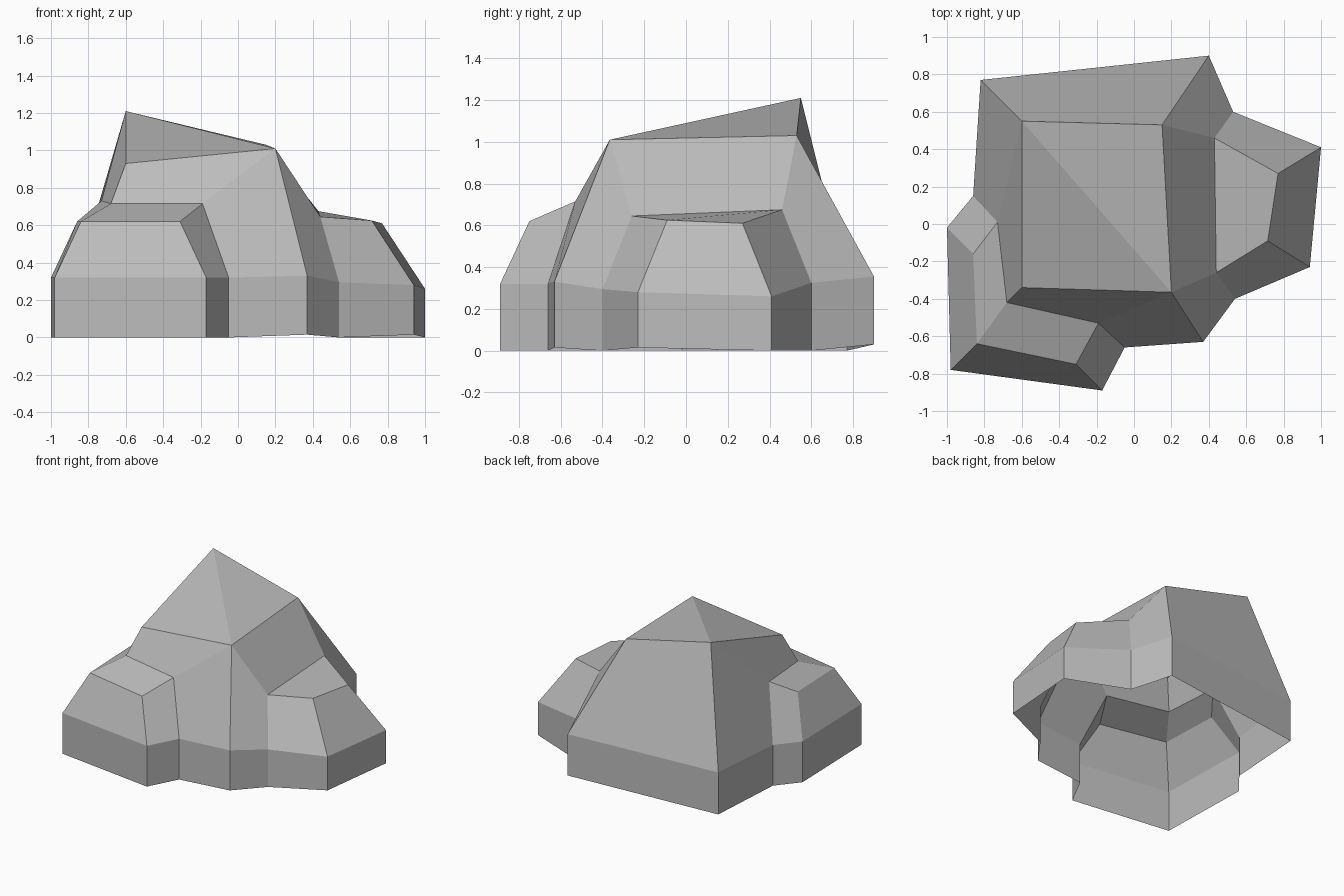
import bpy
import bmesh

cube = bpy.data.objects.get("Cube")
if cube:
    bpy.data.objects.remove(cube, do_unlink=True)

# Single stone colour
stone = bpy.data.materials.new("stone grey")
stone.use_nodes = True
colour = (0.5, 0.5, 0.5, 1.0)
stone.diffuse_color = colour
bsdf = stone.node_tree.nodes["Principled BSDF"]
bsdf.inputs["Base Color"].default_value = colour
bsdf.inputs["Roughness"].default_value = 0.9

# Footprint, clockwise from the back: x, y, wall bottom, wall top
outline = {
    "A": (-0.82, 0.77, 0.00, 0.33), "B": (0.40, 0.90, 0.03, 0.355),
    "C": (0.53, 0.60, 0.00, 0.325), "D": (1.00, 0.41, 0.00, 0.26),
    "E": (0.94, -0.23, 0.015, 0.28), "F": (0.54, -0.40, 0.00, 0.295),
    "G": (0.37, -0.63, 0.015, 0.33), "H": (-0.05, -0.66, 0.00, 0.32),
    "I": (-0.17, -0.89, 0.00, 0.32), "J": (-0.98, -0.78, 0.00, 0.32),
    "K": (-1.00, -0.02, 0.00, 0.32), "L": (-0.86, 0.15, 0.00, 0.32),
}

# Upper corners of the peak and of its two shoulders
upper = {
    # peak
    "a": (-0.60, 0.55, 1.21), "b": (0.15, 0.53, 1.03),
    "g": (0.20, -0.365, 1.01), "m": (-0.60, -0.34, 0.93),
    # side shoulder
    "c": (0.43, 0.46, 0.675), "d": (0.77, 0.27, 0.61),
    "e": (0.715, -0.09, 0.625), "f": (0.44, -0.26, 0.645),
    # front shoulder
    "h": (-0.19, -0.53, 0.715), "i": (-0.31, -0.75, 0.62),
    "j": (-0.84, -0.64, 0.62), "k": (-0.86, -0.16, 0.62),
    "l": (-0.73, 0.01, 0.73), "p": (-0.68, -0.42, 0.715),
}

# Sloping faces, each named by its corners
slopes = (
    "AabB BbcC CcdD DdeE EefF FfgG GghH HhiI IijJ JjkK KklL LlaA "  # skirt
    "bgfc cfed "        # side shoulder: riser and top
    "gmph hpji plkj "   # front shoulder: riser and tops
    "lpma "             # riser behind the front shoulder
    "agb amg"           # peak
).split()

bm = bmesh.new()
foot = {n: bm.verts.new((x, y, z0)) for n, (x, y, z0, z1) in outline.items()}
corner = {n: bm.verts.new((x, y, z1)) for n, (x, y, z0, z1) in outline.items()}
corner.update({n: bm.verts.new(co) for n, co in upper.items()})

# Upright wall around the footprint, open underneath
names = list(outline)
for n, nxt in zip(names, names[1:] + names[:1]):
    bm.faces.new((foot[n], corner[n], corner[nxt], foot[nxt]))

# Slopes and tops
for slope in slopes:
    bm.faces.new([corner[n] for n in slope])

mesh = bpy.data.meshes.new("rock")
bm.to_mesh(mesh)
bm.free()
mesh.materials.append(stone)
mesh.shade_flat()
rock = bpy.data.objects.new("rock", mesh)
bpy.context.collection.objects.link(rock)
